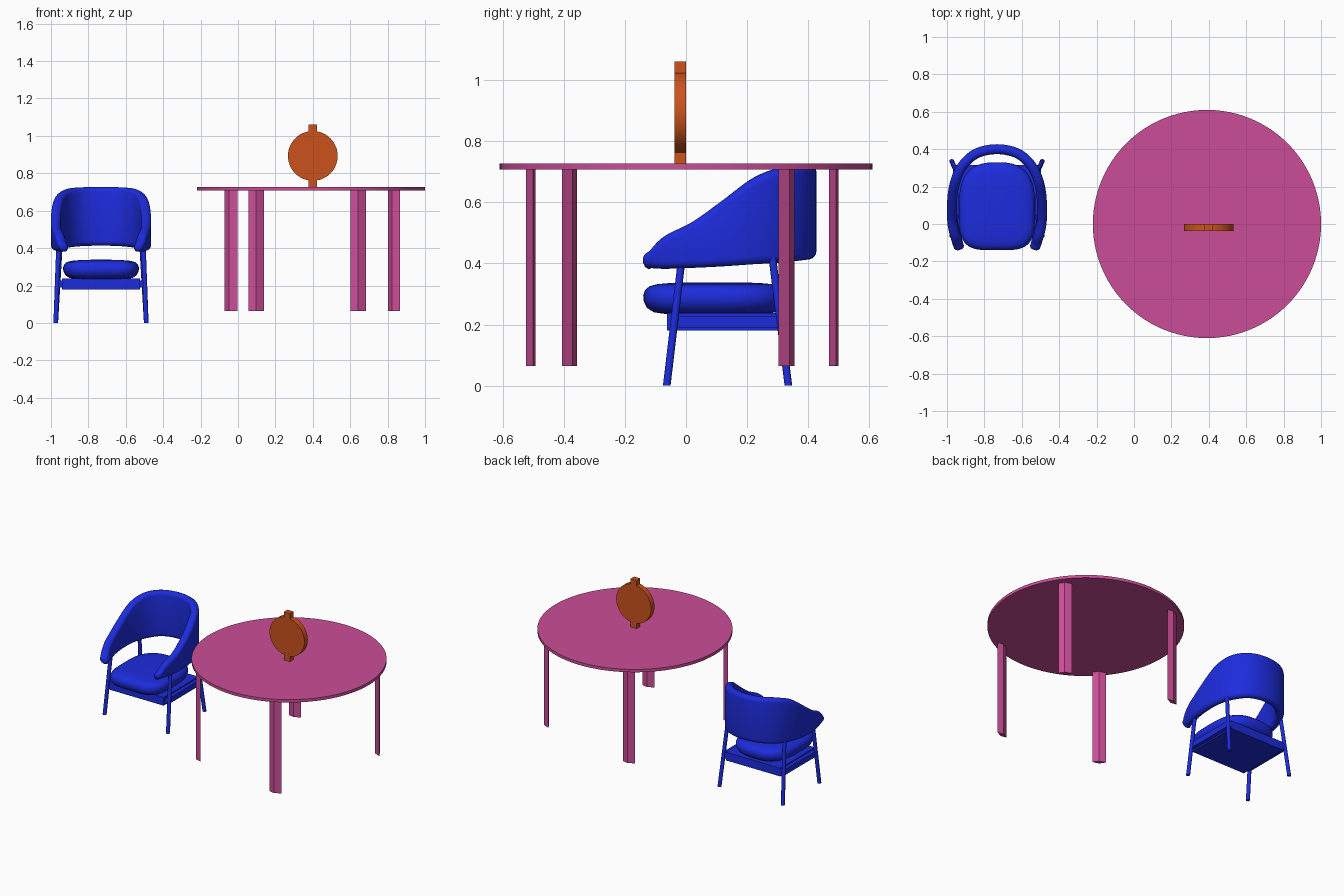
import bpy, bmesh, math
from mathutils import Vector

if "Cube" in bpy.data.objects:
    bpy.data.objects.remove(bpy.data.objects["Cube"])


def material(name, rgb):
    m = bpy.data.materials.new(name)
    m.diffuse_color = (*rgb, 1)
    m.use_nodes = True
    m.node_tree.nodes["Principled BSDF"].inputs["Base Color"].default_value = m.diffuse_color
    return m


BLUE = material("blue", (0.012, 0.025, 0.72))
PINK = material("pink", (0.60, 0.075, 0.31))
ORANGE = material("orange", (0.60, 0.085, 0.012))
CX = -0.7325          # chair centre
TX = 0.39             # table centre


def loft(name, rings, mat, smooth=True):
    """Skin a list of closed point rings and cap both ends."""
    bm = bmesh.new()
    vs = [[bm.verts.new(p) for p in r] for r in rings]
    n = len(rings[0])
    for a, b in zip(vs, vs[1:]):
        for i in range(n):
            j = (i + 1) % n
            bm.faces.new((a[i], a[j], b[j], b[i]))
    bm.faces.new(vs[0][::-1])
    bm.faces.new(vs[-1])
    bmesh.ops.recalc_face_normals(bm, faces=bm.faces)
    me = bpy.data.meshes.new(name)
    bm.to_mesh(me)
    bm.free()
    ob = bpy.data.objects.new(name, me)
    bpy.context.collection.objects.link(ob)
    me.materials.append(mat)
    if smooth:
        bpy.ops.object.select_all(action='DESELECT')
        bpy.context.view_layer.objects.active = ob
        ob.select_set(True)
        bpy.ops.object.shade_smooth_by_angle(angle=math.radians(40))
    return ob


def prism(name, outline, z0, z1, mat, smooth=False):
    return loft(name, [[(x, y, z) for x, y in outline] for z in (z0, z1)], mat, smooth)


def rod(name, a, b, r0, r1, mat, n=12):
    a, b = Vector(a), Vector(b)
    rings = [[(p.x + r * math.cos(k * math.tau / n), p.y + r * math.sin(k * math.tau / n), p.z)
              for k in range(n)] for p, r in ((a, r0), (b, r1))]
    return loft(name, rings, mat)


def box(name, x0, x1, y0, y1, z0, z1, mat):
    return prism(name, [(x0, y0), (x1, y0), (x1, y1), (x0, y1)], z0, z1, mat)


# Table top
circle = [(math.cos(k * math.tau / 96), math.sin(k * math.tau / 96)) for k in range(96)]
prism("table_top", [(TX + 0.61 * x, 0.61 * y) for x, y in circle], 0.707, 0.727, PINK, True)

# Table legs: slim diamond sections, each turned roughly along the rim
for i, (x, y, deg) in enumerate([(-0.037, -0.381, -36), (0.642, -0.508, 10),
                                 (0.834, 0.329, -39), (0.0975, 0.4835, 10)]):
    c, s = math.cos(math.radians(deg)), math.sin(math.radians(deg))
    diamond = [(0.042, 0), (0.003, 0.015), (-0.042, 0), (-0.003, -0.015)]
    prism(f"table_leg_{i + 1}", [(x + u * c - v * s, y + u * s + v * c) for u, v in diamond],
          0.065, 0.708, PINK)

# Round ornament standing on the table
loft("ornament_disc", [[(0.4 + 0.133 * u, y, 0.893 + 0.133 * v) for u, v in circle[::2]]
                       for y in (-0.037, 0.0)], ORANGE)
for name, z0, z1 in (("ornament_foot", 0.727, 0.78), ("ornament_top_tab", 1.0, 1.06)):
    box(name, 0.377, 0.423, -0.038, 0.0, z0, z1, ORANGE)

# Chair legs, splayed outwards, and side rails
for side, sx in (("left", -1), ("right", 1)):
    rod(f"front_leg_{side}", (CX + sx * 0.242, -0.063, 0), (CX + sx * 0.226, -0.012, 0.43),
        0.0125, 0.0125, BLUE)
    rod(f"rear_leg_{side}", (CX + sx * 0.242, 0.335, 0), (CX + sx * 0.216, 0.28, 0.44),
        0.0125, 0.0125, BLUE)
    xs = sorted((CX + sx * 0.205, CX + sx * 0.234))
    box(f"side_rail_{side}", xs[0], xs[1], -0.045, 0.315, 0.19, 0.228, BLUE)

# Seat frame
box("seat_frame", CX - 0.208, CX + 0.208, -0.062, 0.315, 0.18, 0.237, BLUE)


# Seat cushion: rounded outline, pillow-like profile
def seat_ring(inset, z, n=64):
    pts = []
    for k in range(n):
        t = k * math.tau / n
        c, s = math.cos(t), math.sin(t)
        e = 2 / 4.0 if s < 0 else 2 / 2.7
        x = math.copysign(abs(c) ** e, c) * (0.203 - inset)
        y = math.copysign(abs(s) ** e, s) * (0.235 - inset)
        pts.append((CX + x, 0.095 + y, z))
    return pts


profile = [(0.07, 0.235), (0.035, 0.24), (0.012, 0.255), (0.002, 0.275), (0.0, 0.295),
           (0.006, 0.313), (0.02, 0.325), (0.045, 0.332), (0.09, 0.336), (0.15, 0.338)]
loft("seat_cushion", [seat_ring(i, z) for i, z in profile], BLUE)

# Wraparound back and arms: stadium section swept along a U path
half = [(0.197, -0.122, 0.385, 0.432), (0.213, -0.07, 0.382, 0.487), (0.235, 0.02, 0.385, 0.535),
        (0.240, 0.12, 0.390, 0.607), (0.225, 0.22, 0.397, 0.680), (0.185, 0.31, 0.402, 0.715),
        (0.110, 0.377, 0.410, 0.725), (0.0, 0.400, 0.413, 0.727)]
keys = [Vector(k) for k in half] + [Vector((-k[0], *k[1:])) for k in half[-2::-1]]
keys = [2 * keys[0] - keys[1]] + keys + [2 * keys[-1] - keys[-2]]
path = []
STEPS = 6
for i in range(1, len(keys) - 2):
    p0, p1, p2, p3 = keys[i - 1:i + 3]
    for k in range(STEPS):
        t = k / STEPS
        path.append(0.5 * (2 * p1 + (p2 - p0) * t + (2 * p0 - 5 * p1 + 4 * p2 - p3) * t * t
                           + (3 * p1 - p0 - 3 * p2 + p3) * t ** 3))
path.append(keys[-2])


def shell_ring(p, tangent, shrink=1.0, push=0.0):
    tx, ty = tangent
    l = math.hypot(tx, ty)
    tx, ty = tx / l, ty / l
    nx, ny = ty, -tx                         # outward direction
    r, mid = 0.0265 * shrink, (p[2] + p[3]) / 2
    h = max((p[3] - p[2]) / 2 * shrink - r, 0.001)
    ring = []
    for k in range(20):
        a = math.pi * (k % 10) / 9 + (math.pi if k >= 10 else 0)
        u = r * math.cos(a)
        z = mid + (h if k < 10 else -h) + r * math.sin(a)
        u -= 0.04 * max(0, ny) * (z - p[2]) / (p[3] - p[2])   # back leans inwards
        ring.append((CX + p[0] + nx * u + tx * push, p[1] + ny * u + ty * push, z))
    return ring


def tangent(i):
    a, b = path[max(i - 1, 0)], path[min(i + 1, len(path) - 1)]
    return -(b[0] - a[0]), -(b[1] - a[1])


# path runs right arm to left arm; tangents are flipped so normals point outwards
last = len(path) - 1
rings = [shell_ring(path[0], tangent(0), s, d) for s, d in ((0.35, 0.015), (0.75, 0.010))]
rings += [shell_ring(p, tangent(i)) for i, p in enumerate(path)]
rings += [shell_ring(path[-1], tangent(last), s, -d) for s, d in ((0.75, 0.010), (0.35, 0.015))]
# lean test depends on the outward side, so orient by the back of the chair
loft("back_and_arms", rings, BLUE)
